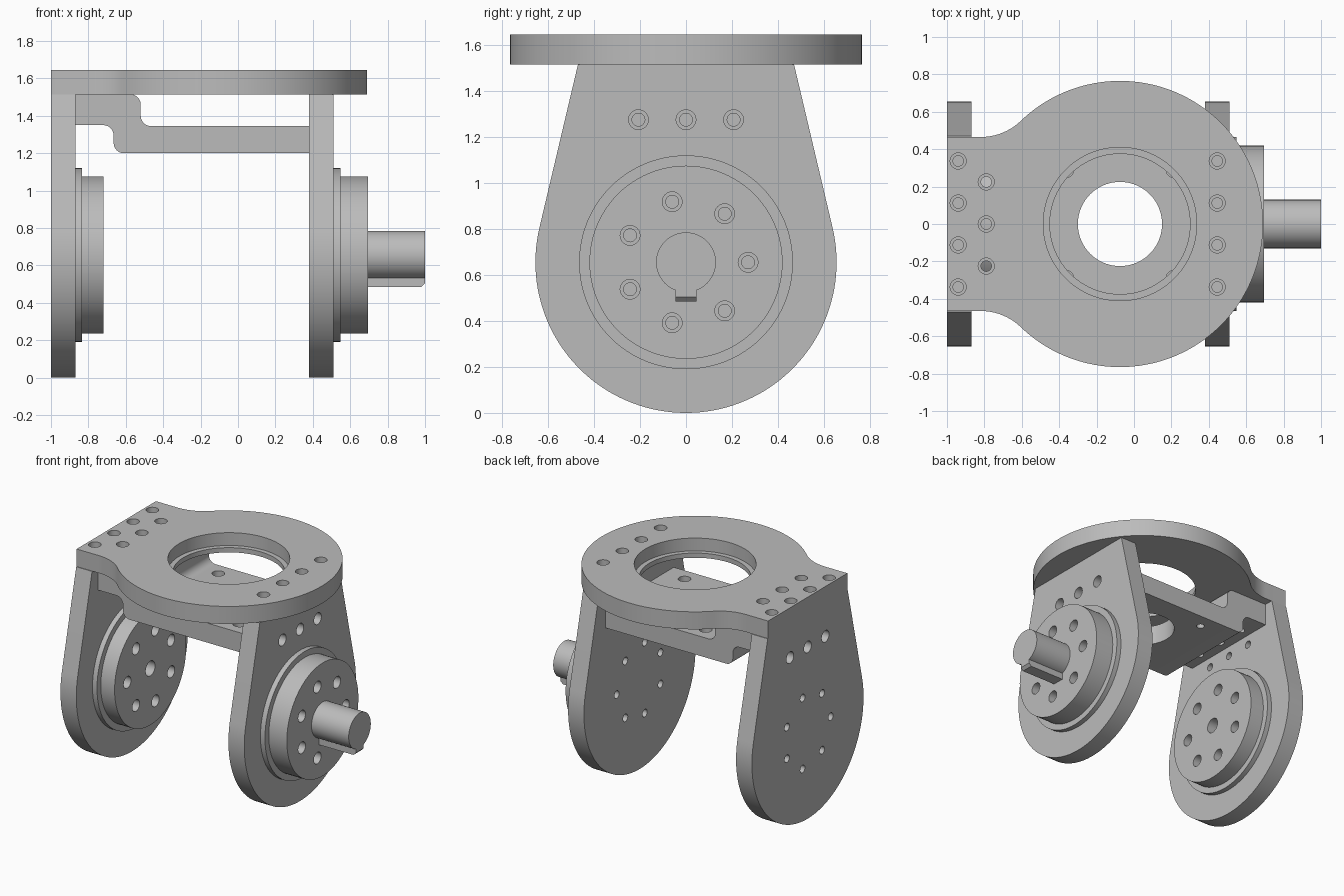
import bpy, bmesh
from math import sin, cos, pi, radians, atan2, acos, hypot
from mathutils import Vector

cube = bpy.data.objects.get("Cube")
if cube:
    bpy.data.objects.remove(cube, do_unlink=True)

metal = bpy.data.materials.new("plain_grey_metal")
metal.use_nodes = True
GREY = (0.5, 0.5, 0.5, 1)
metal.diffuse_color = GREY
metal.node_tree.nodes["Principled BSDF"].inputs["Base Color"].default_value = GREY

PIVOT = 0.655          # height of the hub axis
PLATE_Z, TOP_Z = 1.515, 1.645
RING_X = -0.075        # centre of the round opening
BORE, PILOT = 0.043, 0.028


def add_object(name, bm):
    bmesh.ops.recalc_face_normals(bm, faces=bm.faces[:])
    mesh = bpy.data.meshes.new(name)
    bm.to_mesh(mesh)
    bm.free()
    mesh.materials.append(metal)
    obj = bpy.data.objects.new(name, mesh)
    bpy.context.collection.objects.link(obj)
    return obj


def arc(cx, cy, r, a0, a1, n=8):
    angles = [radians(a0 + (a1 - a0) * i / n) for i in range(n + 1)]
    return [(cx + r * cos(a), cy + r * sin(a)) for a in angles]


def prism(name, points, axis, start, end):
    """Extrude a flat outline along axis 0, 1 or 2."""
    bm = bmesh.new()
    verts = []
    for a, b in points:
        co = [a, b]
        co.insert(axis, start)
        verts.append(bm.verts.new(co))
    face = bm.faces.new(verts)
    result = bmesh.ops.extrude_face_region(bm, geom=[face])
    move = Vector()
    move[axis] = end - start
    moved = [g for g in result["geom"] if isinstance(g, bmesh.types.BMVert)]
    bmesh.ops.translate(bm, verts=moved, vec=move)
    return add_object(name, bm)


def turn(bm, origin, direction, steps, sides):
    """Solid of revolution from (distance, radius) steps."""
    rot = Vector(direction).to_track_quat('Z', 'Y')
    rings = []
    for t, r in steps:
        rings.append([bm.verts.new(Vector(origin) + rot @ Vector(
            (r * cos(2 * pi * i / sides), r * sin(2 * pi * i / sides), t)))
            for i in range(sides)])
    for low, high in zip(rings, rings[1:]):
        for i in range(sides):
            j = (i + 1) % sides
            bm.faces.new((low[i], low[j], high[j], high[i]))
    bm.faces.new(rings[0])
    bm.faces.new(rings[-1])


def turned(name, origin, direction, steps, sides=96):
    bm = bmesh.new()
    turn(bm, origin, direction, steps, sides)
    return add_object(name, bm)


def screw_hole(origin, direction, bore_depth, depth):
    """Counterbored hole going inward from a surface point."""
    steps = [(-0.01, BORE), (bore_depth, BORE), (bore_depth, PILOT), (depth, PILOT)]
    return origin, direction, steps, 24


def cut(obj, holes):
    bm = bmesh.new()
    for hole in holes:
        turn(bm, *hole)
    cutter = add_object("hole_cutter", bm)
    cutter.hide_render = True
    mod = obj.modifiers.new("holes", 'BOOLEAN')
    mod.operation = 'DIFFERENCE'
    mod.solver = 'EXACT'
    mod.object = cutter
    bpy.context.view_layer.objects.active = obj
    bpy.ops.object.modifier_apply(modifier=mod.name)
    bpy.data.objects.remove(cutter, do_unlink=True)


parts = []

# Screw holes down through the top plate
top_holes = [screw_hole((x, y, TOP_Z), (0, 0, -1), 0.08, 0.2)
             for x in (-0.94, 0.445) for y in (-0.337, -0.112, 0.112, 0.337)]
top_holes += [screw_hole((-0.79, y, TOP_Z), (0, 0, -1), 0.08, 0.33)
              for y in (-0.225, 0, 0.225)]

# Top plate: round body blending into a straight-sided tab
R, HALF, FIL_X, FIL_R = 0.765, 0.465, -0.82, 0.31
join = 180 - atan2(HALF + FIL_R, RING_X - FIL_X) * 180 / pi
upper = arc(RING_X, 0, R, 0, join, 60)
upper += arc(FIL_X, HALF + FIL_R, FIL_R, join - 180, -90, 12)[1:]
upper.append((-1, HALF))
outline = upper + [(x, -y) for x, y in reversed(upper[1:])]
top_plate = prism("top_plate", outline, 2, PLATE_Z, TOP_Z)
opening = ((RING_X, 0, TOP_Z), (0, 0, -1),
           [(-0.02, 0.41), (0.095, 0.41), (0.095, 0.375), (0.2, 0.375)], 96)
cut(top_plate, top_holes + [opening])
parts.append(top_plate)

# Stepped cross bar with a round window and four screw holes
bar_outline = [(-0.87, PLATE_Z)] + arc(-0.575, 1.46, 0.055, 90, 0)
bar_outline += arc(-0.465, 1.4, 0.055, 180, 270)
bar_outline += [(0.38, 1.345), (0.38, 1.2)]
bar_outline += arc(-0.61, 1.255, 0.055, 270, 180)
bar_outline += arc(-0.72, 1.295, 0.055, 0, 90) + [(-0.87, 1.35)]
bar = prism("cross_bar", bar_outline, 1, -0.4, 0.4)
bar_holes = [((RING_X, 0, 1.345), (0, 0, -1), [(-0.02, 0.225), (0.2, 0.225)], 96)]
for sx in (-1, 1):
    for sy in (-1, 1):
        bar_holes.append(screw_hole((RING_X + sx * 0.29, sy * 0.29, 1.345),
                                    (0, 0, -1), 0.08, 0.2))
bar_holes += [h for h in top_holes if h[0][0] == -0.79]
cut(bar, bar_holes)
parts.append(bar)

# Cheek outline: large round foot with sides tapering to the top
TAPER_Y, RISE = 0.47, PLATE_Z - PIVOT
tangent = (atan2(RISE, TAPER_Y) - acos(PIVOT / hypot(TAPER_Y, RISE))) * 180 / pi
cheek_outline = arc(0, PIVOT, PIVOT, -180 - tangent, tangent, 80)
cheek_outline += [(TAPER_Y, PLATE_Z), (-TAPER_Y, PLATE_Z)]

# Cheeks and hubs; both hubs face +x, the left one carries the shaft
for side, inner, outer, turn_dir, tip in (("right", -1, -0.87, -1, 0.15),
                                          ("left", 0.38, 0.51, 1, 0.185)):
    cheek = prism(side + "_cheek", cheek_outline, 0, inner, outer)
    hub = turned(side + "_hub", (outer, 0, PIVOT), (1, 0, 0),
                 [(0, 0.465), (0.037, 0.465), (0.037, 0.42), (tip, 0.42)])
    ring = []
    for i in range(7):
        a = 2 * pi * i / 7
        ring.append(screw_hole((outer + tip, turn_dir * 0.27 * cos(a),
                                PIVOT + 0.27 * sin(a)), (-1, 0, 0), 0.12, 0.4))
    face_x = inner if side == "right" else outer
    mounts = [screw_hole((face_x, y, 1.275), (-turn_dir, 0, 0), 0.08, 0.18)
              for y in (-0.207, 0, 0.207)]
    cut(cheek, ring + mounts + [h for h in top_holes if h[0][0] != -0.79])
    if side == "right":
        ring.append(((outer + tip, 0, PIVOT), (-1, 0, 0),
                     [(-0.01, 0.055), (0.12, 0.055)], 32))
    cut(hub, ring)
    parts += [cheek, hub]

# Drive shaft and its key
parts.append(turned("shaft", (0.69, 0, PIVOT), (1, 0, 0), [(0, 0.13), (0.31, 0.13)], 64))
parts.append(prism("shaft_key", [(0.69, 0.485), (0.98, 0.485), (1, 0.505),
                                 (1, 0.56), (0.69, 0.56)], 1, -0.045, 0.045))

# Smooth curved walls, keep machined edges crisp
bpy.ops.object.select_all(action='DESELECT')
for obj in parts:
    obj.select_set(True)
bpy.context.view_layer.objects.active = parts[0]
bpy.ops.object.shade_smooth_by_angle(angle=radians(30))
